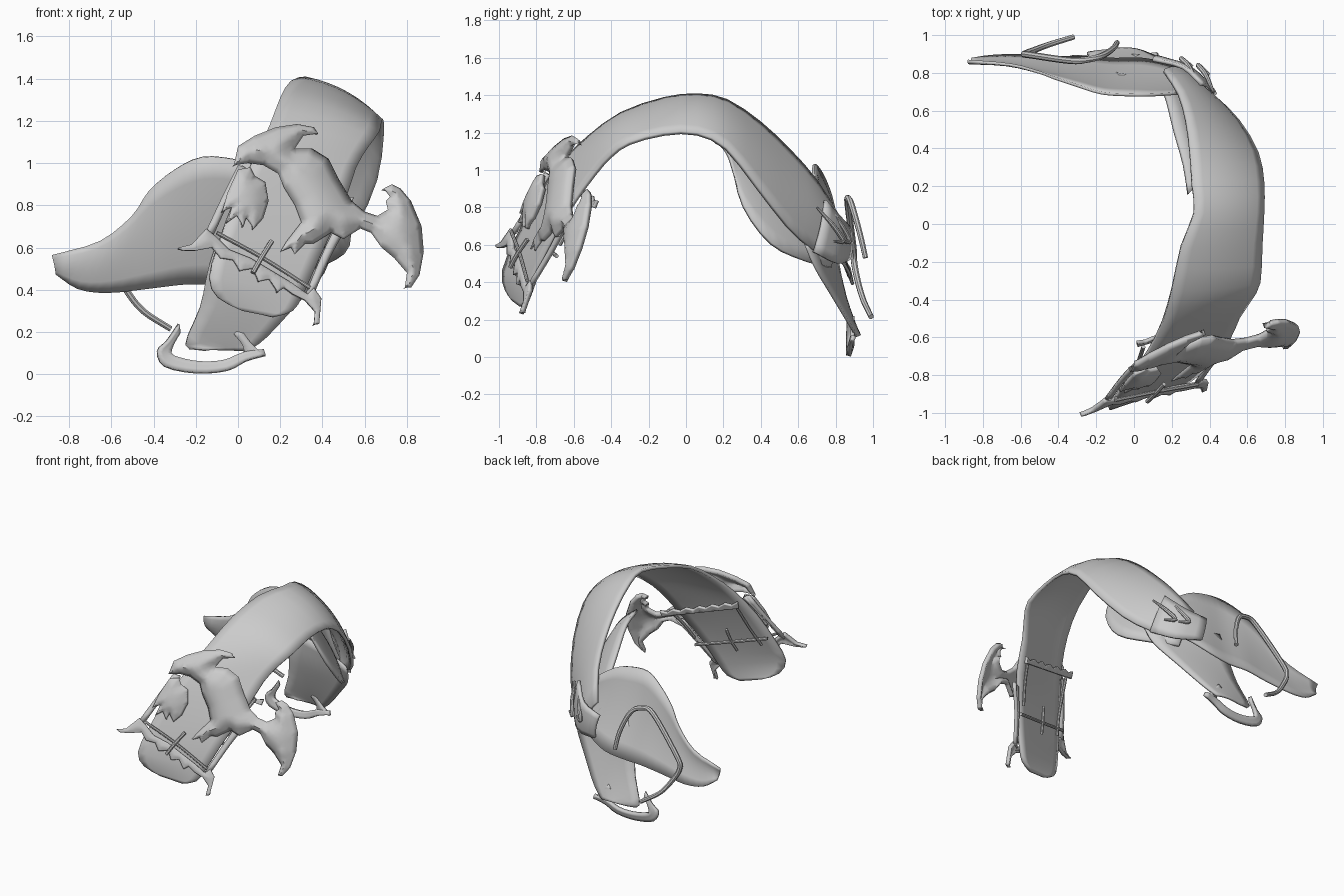
import bpy, bmesh, math
from mathutils import Vector
from mathutils.geometry import intersect_point_line

grey = bpy.data.materials.new("plain_grey")
grey.diffuse_color = (0.6, 0.6, 0.6, 1)


def finish(name, bm, thick=0, offset=-1):
    me = bpy.data.meshes.new(name)
    bm.to_mesh(me)
    bm.free()
    ob = bpy.data.objects.new(name, me)
    bpy.context.collection.objects.link(ob)
    me.materials.append(grey)
    if thick:
        m = ob.modifiers.new("thickness", 'SOLIDIFY')
        m.thickness, m.offset = thick, offset
    bpy.ops.object.select_all(action='DESELECT')
    bpy.context.view_layer.objects.active = ob
    ob.select_set(True)
    bpy.ops.object.shade_smooth_by_angle(angle=math.radians(40))
    return ob


def smooth_path(pts, n=3):
    """Catmull-Rom through the points."""
    p = [Vector(q) for q in pts]
    p = [p[0] * 2 - p[1]] + p + [p[-1] * 2 - p[-2]]
    out = []
    for i in range(1, len(p) - 2):
        a, b, c, d = p[i - 1:i + 3]
        for k in range(n):
            t = k / n
            out.append(0.5 * (2 * b + (c - a) * t + (2 * a - 5 * b + 4 * c - d) * t * t
                              + (3 * b - a - 3 * c + d) * t ** 3))
    return out + [p[-2]]


def ribbon(name, left, right, bulge=0.0, thick=0.02, across=6, n=3, flat_start=0):
    """Bowed sheet between two edge paths; flat over the first flat_start points."""
    L, R = smooth_path(left, n), smooth_path(right, n)
    bm = bmesh.new()
    rows = []
    for i, (a, b) in enumerate(zip(L, R)):
        j, k = max(i - 1, 0), min(i + 1, len(L) - 1)
        nrm = (b - a).cross((L[k] + R[k]) - (L[j] + R[j])).normalized()
        h = bulge * min(max(i / n - flat_start + 3, 0) / 3, 1) if flat_start else bulge
        rows.append([bm.verts.new(a.lerp(b, s / across) + nrm * h * 4 * (s / across) * (1 - s / across))
                     for s in range(across + 1)])
    for r, q in zip(rows, rows[1:]):
        for s in range(across):
            bm.faces.new((r[s], r[s + 1], q[s + 1], q[s]))
    return finish(name, bm, thick)


def rod(name, pts, r=0.014, taper=1.0, n=4):
    """Round rod along a path, narrowing to its ends when taper < 1."""
    P = smooth_path(pts, n)
    bm = bmesh.new()
    rings = []
    for i, c in enumerate(P):
        t = (P[min(i + 1, len(P) - 1)] - P[max(i - 1, 0)]).normalized()
        u = t.cross(Vector((0.3, 1, 0.2))).normalized()
        v = t.cross(u)
        f = r * (taper + (1 - taper) * math.sin(math.pi * i / (len(P) - 1)))
        rings.append([bm.verts.new(c + f * (u * math.cos(a) + v * math.sin(a)))
                      for a in [math.tau * k / 8 for k in range(8)]])
    for r0, r1 in zip(rings, rings[1:]):
        for k in range(8):
            bm.faces.new((r0[k], r0[(k + 1) % 8], r1[(k + 1) % 8], r1[k]))
    bm.faces.new(rings[0])
    bm.faces.new(rings[-1])
    bmesh.ops.recalc_face_normals(bm, faces=bm.faces)
    return finish(name, bm)


def front(x, z, off=0.0):
    """Point on the sloping front plane of the strap."""
    return Vector((x, -1.07 + 0.38 * x + 0.32 * z + off, z))


def plate(name, outline, off, thick=0.03, puff=0.03, rim=0.08):
    """Domed plate cut to an outline, lying on the front plane."""
    pts = [Vector((x, z, 0)) for x, z in outline]
    bm = bmesh.new()
    bm.faces.new([bm.verts.new(p) for p in pts])
    bmesh.ops.triangulate(bm, faces=bm.faces)
    bmesh.ops.subdivide_edges(bm, edges=bm.edges, cuts=5, use_grid_fill=True)
    bmesh.ops.triangulate(bm, faces=bm.faces)
    bmesh.ops.beautify_fill(bm, faces=bm.faces, edges=[e for e in bm.edges if not e.is_boundary])
    for v in bm.verts:
        d = 1.0
        for a, b in zip(pts, pts[1:] + pts[:1]):
            q, t = intersect_point_line(v.co, a, b)
            d = min(d, (v.co - a.lerp(b, min(max(t, 0), 1))).length)
        v.co = front(v.co.x, v.co.y, off - puff * math.sin(min(d / rim, 1) * math.pi / 2))
    bmesh.ops.recalc_face_normals(bm, faces=bm.faces)
    if sum(f.normal.y * f.calc_area() for f in bm.faces) > 0:
        bmesh.ops.reverse_faces(bm, faces=bm.faces)
    return finish(name, bm, thick)


# main strap arching from the front tongue to the back
ribbon("strap",
       [(0.02, -0.93, 0.30), (-0.09, -0.97, 0.36), (-0.13, -0.985, 0.46), (-0.09, -0.92, 0.62),
        (-0.01, -0.81, 0.84), (0.08, -0.68, 1.03), (0.15, -0.53, 1.18), (0.20, -0.35, 1.31),
        (0.25, -0.12, 1.39), (0.32, 0.06, 1.41), (0.31, 0.22, 1.38), (0.30, 0.40, 1.26),
        (0.28, 0.56, 1.11), (0.24, 0.70, 0.95), (0.16, 0.82, 0.76)],
       [(0.17, -0.89, 0.27), (0.26, -0.86, 0.30), (0.31, -0.83, 0.38), (0.39, -0.76, 0.56),
        (0.50, -0.63, 0.80), (0.56, -0.50, 0.98), (0.62, -0.41, 1.08), (0.67, -0.31, 1.15),
        (0.68, -0.12, 1.20), (0.69, 0.06, 1.20), (0.69, 0.22, 1.12), (0.66, 0.38, 0.92),
        (0.56, 0.55, 0.70), (0.43, 0.68, 0.58), (0.28, 0.80, 0.52)],
       bulge=0.035, thick=0.022, across=8, n=2, flat_start=7)

# inner layer under the back of the strap
ribbon("inner_flap",
       [(0.29, 0.16, 1.16), (0.27, 0.32, 1.12), (0.22, 0.50, 1.0), (0.18, 0.66, 0.86), (0.14, 0.76, 0.72)],
       [(0.40, 0.24, 1.05), (0.51, 0.31, 0.81), (0.53, 0.46, 0.61), (0.42, 0.64, 0.52), (0.26, 0.78, 0.48)],
       bulge=0.02)

# hanging back panels
ribbon("side_tail",
       [(0.25, 0.70, 0.88), (0.1, 0.69, 0.98), (-0.02, 0.69, 1.02), (-0.17, 0.70, 1.03), (-0.30, 0.74, 0.97),
        (-0.42, 0.78, 0.87), (-0.50, 0.81, 0.75), (-0.65, 0.85, 0.63), (-0.88, 0.87, 0.56)],
       [(0.3, 0.80, 0.55), (0.18, 0.85, 0.50), (0.05, 0.88, 0.45), (-0.10, 0.88, 0.43), (-0.25, 0.89, 0.43),
        (-0.42, 0.89, 0.41), (-0.62, 0.90, 0.39), (-0.76, 0.895, 0.41), (-0.86, 0.88, 0.48)],
       bulge=-0.015, thick=0.015)
ribbon("lower_tail",
       [(-0.08, 0.80, 0.68), (-0.14, 0.82, 0.50), (-0.18, 0.86, 0.32), (-0.25, 0.91, 0.14), (-0.16, 0.915, 0.11)],
       [(0.45, 0.64, 0.62), (0.41, 0.70, 0.48), (0.28, 0.79, 0.33), (0.14, 0.88, 0.18), (0.05, 0.92, 0.11)],
       bulge=0.02, thick=0.015)

# folded strap end and keeper loops
ribbon("strap_end",
       [(0.36, 0.75, 0.84), (0.26, 0.84, 0.74), (0.10, 0.88, 0.70)],
       [(0.44, 0.69, 0.56), (0.32, 0.81, 0.50), (0.14, 0.88, 0.52)], bulge=0.015)
for i, s in enumerate((0, 0.09)):
    rod("keeper_%d" % i, [(0.42 - s, 0.70 + s * 0.7, 0.80), (0.38 - s, 0.79 + s * 0.5, 0.70),
                          (0.34 - s, 0.84 + s * 0.4, 0.62), (0.40 - s, 0.79 + s * 0.5, 0.62)], 0.014, 0.5)

# wire loop over the side tail
rod("side_loop", [(-0.09, 0.96, 0.53), (-0.11, 0.93, 0.66), (-0.17, 0.89, 0.80), (-0.25, 0.87, 0.845),
                  (-0.34, 0.865, 0.82), (-0.55, 0.895, 0.58), (-0.58, 0.90, 0.50), (-0.53, 0.92, 0.40),
                  (-0.45, 0.95, 0.30), (-0.32, 0.99, 0.215)], 0.018, 0.8)

# curved hook below the lower tail
ribbon("lower_hook",
       [(-0.285, 0.885, 0.24), (-0.34, 0.88, 0.16), (-0.385, 0.88, 0.11), (-0.35, 0.88, 0.035),
        (-0.20, 0.88, 0.003), (-0.05, 0.885, 0.015), (0.04, 0.89, 0.06), (0.13, 0.90, 0.085)],
       [(-0.28, 0.895, 0.20), (-0.305, 0.895, 0.16), (-0.32, 0.895, 0.10), (-0.28, 0.895, 0.075),
        (-0.18, 0.895, 0.055), (-0.07, 0.90, 0.06), (0.03, 0.90, 0.10), (0.12, 0.91, 0.11)], thick=0.025, across=3)
ribbon("hook_barb", [(0.13, 0.90, 0.085), (0.06, 0.90, 0.15), (0.01, 0.90, 0.22)],
       [(0.03, 0.90, 0.10), (0.02, 0.90, 0.14), (-0.02, 0.90, 0.19)], thick=0.02, across=2)

# horned mask with its swept side blade
plate("horned_mask", [
    (-0.02, 0.99), (0.0, 1.08), (0.08, 1.13), (0.18, 1.17), (0.28, 1.185), (0.36, 1.17), (0.38, 1.14),
    (0.31, 1.13), (0.27, 1.07), (0.35, 1.07), (0.43, 1.02), (0.48, 0.92), (0.54, 0.82), (0.60, 0.77),
    (0.66, 0.75), (0.71, 0.78), (0.70, 0.82), (0.72, 0.84), (0.69, 0.88), (0.73, 0.90), (0.77, 0.88),
    (0.82, 0.82), (0.87, 0.70), (0.88, 0.58), (0.86, 0.47), (0.82, 0.41), (0.79, 0.41), (0.80, 0.48),
    (0.74, 0.55), (0.68, 0.60), (0.63, 0.67), (0.58, 0.69), (0.50, 0.64), (0.44, 0.67), (0.36, 0.62),
    (0.32, 0.62), (0.27, 0.57), (0.25, 0.60), (0.20, 0.58), (0.23, 0.63), (0.30, 0.72), (0.27, 0.80),
    (0.22, 0.88), (0.19, 0.95), (0.12, 0.99), (0.05, 1.0)], -0.025, 0.03, 0.055, 0.11)

# ragged tuft beside the mask
plate("ragged_tuft", [
    (0.0, 0.97), (0.06, 0.98), (0.08, 0.94), (0.13, 0.91), (0.145, 0.82), (0.12, 0.74), (0.075, 0.69),
    (0.04, 0.74), (0.025, 0.70), (-0.005, 0.75), (-0.05, 0.72), (-0.03, 0.79), (-0.075, 0.77), (-0.05, 0.86)],
    -0.04, 0.03, 0.03)

# buckle frame: toothed lower bar, side posts and crossbars
plate("toothed_bar", [
    (-0.28, 0.60), (-0.22, 0.615), (-0.15, 0.69), (-0.10, 0.65), (-0.04, 0.59), (0.06, 0.55), (0.16, 0.49),
    (0.26, 0.43), (0.33, 0.38), (0.36, 0.41), (0.395, 0.36), (0.385, 0.24), (0.36, 0.235), (0.365, 0.30),
    (0.32, 0.35), (0.26, 0.38), (0.22, 0.41), (0.19, 0.39), (0.15, 0.45), (0.10, 0.44), (0.07, 0.50),
    (0.01, 0.49), (-0.02, 0.54), (-0.08, 0.55), (-0.12, 0.60), (-0.20, 0.585), (-0.26, 0.585)], -0.035, 0.025, 0.015)
ribbon("left_post", [front(-0.16, 0.66, -0.02), front(-0.08, 0.83), front(0.0, 0.99)],
       [front(-0.115, 0.66, -0.02), front(-0.04, 0.82), front(0.05, 0.97)], 0.01, 0.025, 3)
ribbon("right_post", [front(0.32, 0.38, -0.02), front(0.39, 0.55), front(0.47, 0.72)],
       [front(0.36, 0.38, -0.02), front(0.44, 0.56), front(0.53, 0.72)], 0.01, 0.025, 3)
rod("front_crossbar", [front(-0.10, 0.67, -0.04), front(0.12, 0.55, -0.04), front(0.34, 0.41, -0.04)], 0.01)
rod("buckle_pin", [front(0.16, 0.63, -0.04), front(0.11, 0.55, -0.05), front(0.07, 0.48, -0.05)], 0.012)

# frame on the underside of the strap
rod("rear_crossbar", [front(-0.08, 0.66, 0.05), front(0.16, 0.60, 0.05), front(0.41, 0.54, 0.05)], 0.011)
rod("rear_pin", [front(0.18, 0.70, 0.05), front(0.16, 0.60, 0.055), front(0.14, 0.53, 0.05)], 0.011)
for x0, x1, z1 in ((-0.03, 0.05, 0.94), (0.40, 0.50, 0.84)):
    rod("rear_side_bar", [front(x0, 0.60, 0.05), front((x0 + x1) / 2, 0.73, 0.065), front(x1, z1, 0.10)], 0.011)
teeth = [(0.02 + 0.044 * i, 0.99 - 0.0125 * i - (0.02 if i % 2 else 0)) for i in range(13)]
plate("rear_toothed_bar", teeth + [(0.54, 0.80), (0.02, 0.94)], 0.11, 0.02, 0.0)
